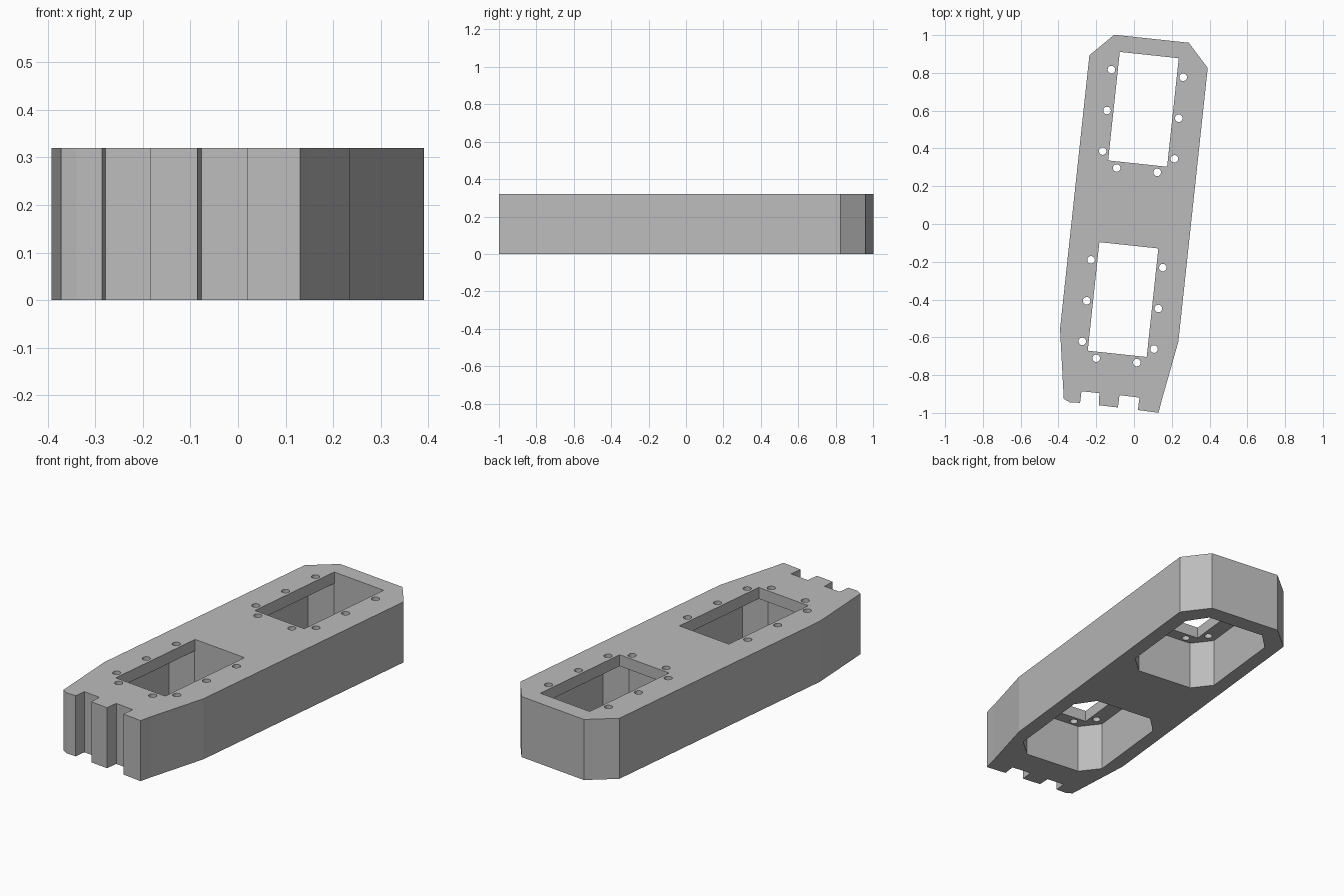
import bpy
import bmesh
import math
from mathutils import Matrix

if "Cube" in bpy.data.objects:
    bpy.data.objects.remove(bpy.data.objects["Cube"], do_unlink=True)

HEIGHT = 0.32
PLATE_BOTTOM = 0.26
CENTRE = -0.015      # long axis of the block before it is turned
TILT = math.radians(-6.12)
BAY_SPACING = 1.013

grey = bpy.data.materials.new("plain_grey")
grey.use_nodes = True
colour = (0.5, 0.5, 0.5, 1)
grey.diffuse_color = colour
grey.node_tree.nodes["Principled BSDF"].inputs["Base Color"].default_value = colour


def prism(name, outlines, z0, z1):
    """Extrude one or more closed outlines into a single object."""
    bm = bmesh.new()
    for outline in outlines:
        face = bm.faces.new([bm.verts.new((x, y, z0)) for x, y in outline])
        new = bmesh.ops.extrude_face_region(bm, geom=[face])["geom"]
        verts = [v for v in new if isinstance(v, bmesh.types.BMVert)]
        bmesh.ops.translate(bm, verts=verts, vec=(0, 0, z1 - z0))
    bmesh.ops.recalc_face_normals(bm, faces=bm.faces)
    mesh = bpy.data.meshes.new(name)
    bm.to_mesh(mesh)
    bm.free()
    mesh.materials.append(grey)
    obj = bpy.data.objects.new(name, mesh)
    bpy.context.collection.objects.link(obj)
    return obj


def mirrored(half):
    """Close a half outline, given from the front end to the back, across the long axis."""
    return ([(CENTRE + x, y) for x, y in half]
            + [(CENTRE - x, y) for x, y in reversed(half)])


def circle(x, y, radius=0.02, sides=20):
    return [(x + radius * math.cos(i * math.tau / sides),
             y + radius * math.sin(i * math.tau / sides)) for i in range(sides)]


def both_bays(outlines):
    return [[(x, y - shift) for x, y in o] for shift in (0, BAY_SPACING) for o in outlines]


def cut(target, cutter):
    cutter.hide_render = True
    mod = target.modifiers.new(cutter.name, "BOOLEAN")
    mod.operation = "DIFFERENCE"
    mod.solver = "EXACT"
    mod.object = cutter
    bpy.ops.object.select_all(action="DESELECT")
    bpy.context.view_layer.objects.active = target
    target.select_set(True)
    bpy.ops.object.modifier_apply(modifier=mod.name)
    bpy.data.objects.remove(cutter, do_unlink=True)


# Outer block: chamfered back, tapered front with three teeth
outline = [
    (0.186, 0.985), (0.300, 0.863), (0.300, -0.595), (0.245, -0.914), (0.236, -0.980),
    (0.125, -0.977), (0.127, -0.911), (0.020, -0.909), (0.019, -0.975),
    (-0.082, -0.974), (-0.087, -0.910), (-0.182, -0.910), (-0.183, -0.972),
    (-0.237, -0.975), (-0.271, -0.960), (-0.330, -0.595), (-0.330, 0.863), (-0.211, 0.985),
]
block = prism("twin_bay_block", [outline], 0, HEIGHT)

# Wide chamfered pockets from below
pocket = mirrored([(0.155, 0.255), (0.240, 0.345), (0.240, 0.803), (0.160, 0.898)])
cut(block, prism("pocket_cutter", both_bays([pocket]), -0.1, PLATE_BOTTOM))

# Rectangular windows through the top plate
window = mirrored([(0.157, 0.320), (0.157, 0.898)])
cut(block, prism("window_cutter", both_bays([window]), 0.2, 0.4))

# Screw holes along the sides and front of each window
spots = [(0.191, 0.366), (0.191, 0.582), (0.191, 0.800), (0.108, 0.285)]
holes = [circle(CENTRE + side * x, y) for side in (-1, 1) for x, y in spots]
cut(block, prism("screw_hole_cutter", both_bays(holes), 0.2, 0.4))

# Turn the finished block about the vertical axis
block.data.transform(Matrix.Rotation(TILT, 4, "Z"))
